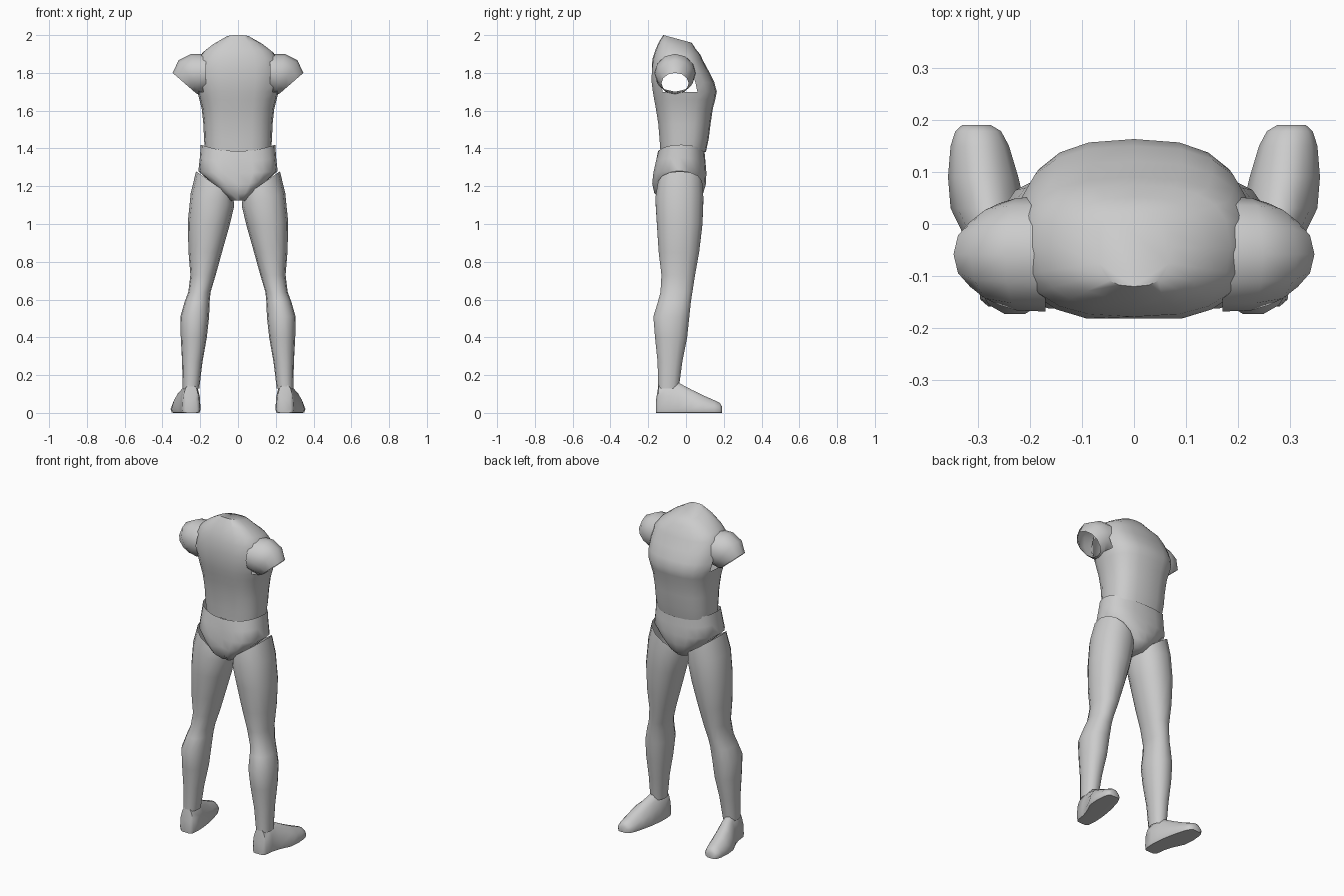
import bpy
import bmesh
import math
from mathutils import Vector

default_cube = bpy.data.objects.get("Cube")
if default_cube:
    bpy.data.objects.remove(default_cube, do_unlink=True)

# One plain grey for the whole figure
grey = bpy.data.materials.new("plain grey")
grey.use_nodes = True
colour = (0.6, 0.6, 0.6, 1)
grey.diffuse_color = colour
grey.node_tree.nodes["Principled BSDF"].inputs["Base Color"].default_value = colour


def superellipse(segments, power):
    """Unit outline, squarer as power grows."""
    points = []
    for i in range(segments):
        angle = math.tau * i / segments
        c, s = math.cos(angle), math.sin(angle)
        points.append((math.copysign(abs(c) ** (2 / power), c),
                       math.copysign(abs(s) ** (2 / power), s)))
    return points


def loft(name, rings, cap_start=False, cap_end=False, mirrored=False, remove=None, crease=50):
    """Skin a list of point rings into one smooth object."""
    bm = bmesh.new()
    loops = [[bm.verts.new(p) for p in ring] for ring in rings]
    count = len(loops[0])
    for low, high in zip(loops, loops[1:]):
        for i in range(count):
            j = (i + 1) % count
            bm.faces.new((low[i], low[j], high[j], high[i]))
    if cap_start:
        bm.faces.new(loops[0][::-1])
    if cap_end:
        bm.faces.new(loops[-1])
    bmesh.ops.recalc_face_normals(bm, faces=bm.faces)
    if remove:
        unwanted = [f for f in bm.faces if remove(f.calc_center_median())]
        bmesh.ops.delete(bm, geom=unwanted, context="FACES")
    mesh = bpy.data.meshes.new(name)
    bm.to_mesh(mesh)
    bm.free()
    mesh.materials.append(grey)
    obj = bpy.data.objects.new(name, mesh)
    bpy.context.collection.objects.link(obj)
    if mirrored:
        obj.modifiers.new("Mirror", "MIRROR").use_mirror_merge = False
    bpy.ops.object.select_all(action="DESELECT")
    obj.select_set(True)
    bpy.context.view_layer.objects.active = obj
    bpy.ops.object.shade_smooth_by_angle(angle=math.radians(crease))
    return obj


def body_ring(z, left, right, back, front, power=2.5, lean=0, tilt=0, bend=0,
              groove=0, segments=16):
    """Horizontal section: lean slopes it along x, tilt along y, bend lifts its sides."""
    cx, cy = (left + right) / 2, (back + front) / 2
    rx, ry = (right - left) / 2, (front - back) / 2
    ring = []
    for u, v in superellipse(segments, power):
        x, y = cx + u * rx, cy + v * ry
        if v < 0:
            y += groove * max(0, 1 - abs(u) * 2.5)
        ring.append((x, y, z + lean * u * rx + tilt * v * ry + bend * u * u))
    return ring


# Torso: height, half width, back, front, tilt, spine groove
torso_sections = [
    (1.38, .175, -.14, .105, 0, .005),
    (1.45, .18, -.145, .12, 0, .01),
    (1.53, .183, -.152, .13, 0, .012),
    (1.61, .192, -.165, .142, 0, .012),
    (1.66, .205, -.175, .155, 0, .01),
    (1.70, .215, -.182, .163, 0, .01),
    (1.75, .225, -.188, .15, 0, .008),
    (1.81, .225, -.187, .12, 0, .006),
    (1.87, .215, -.178, .09, -.03, 0),
    (1.91, .185, -.162, .075, -.1, 0),
    (1.945, .135, -.143, .052, -.2, 0),
    (1.98, .07, -.12, .03, -.27, 0),
]


def arm_hole(p):
    return abs(p.x) > .14 and 1.69 < p.z < 1.82 and -.14 < p.y < .04


loft("torso",
     [body_ring(z, -w, w, b, f, 2.6, tilt=t, groove=g, segments=20,
                bend=.012 if z < 1.4 else 0)
      for z, w, b, f, t, g in torso_sections],
     cap_end=True, remove=arm_hole)

# Pelvis: height, half width, back, front, side lift, seat groove
pelvis_sections = [
    (1.385, .197, -.148, .098, .035, 0),
    (1.33, .202, -.165, .103, .02, .01),
    (1.27, .21, -.18, .108, .01, .025),
    (1.21, .165, -.187, .105, .03, .035),
    (1.16, .105, -.175, .09, .02, .03),
    (1.125, .05, -.13, .055, 0, .01),
]
loft("pelvis",
     [body_ring(z, -w, w, b, f, 2.4, bend=k, groove=g, segments=20)
      for z, w, b, f, k, g in pelvis_sections], cap_end=True)

# Legs: height, inner side, outer side, back, front, sideways slope
leg_sections = [
    (1.21, .025, .222, -.15, .088, .7),
    (1.13, .02, .25, -.165, .095, .3),
    (1.0, .045, .266, -.157, .09, .08),
    (.85, .085, .262, -.147, .072, 0),
    (.73, .118, .252, -.132, .05, 0),
    (.64, .145, .263, -.137, .036, 0),
    (.59, .15, .282, -.15, .028, 0),
    (.51, .153, .305, -.175, .02, 0),
    (.4, .165, .303, -.166, .008, 0),
    (.27, .188, .296, -.152, -.018, 0),
    (.13, .205, .293, -.148, -.037, 0),
]
loft("legs",
     [body_ring(z, i, o, b, f, 2.2, lean=k, segments=14)
      for z, i, o, b, f, k in leg_sections], mirrored=True)


# Feet: position along y, inner side, outer side, height of the instep
foot_sections = [
    (-.158, .215, .28, .075),
    (-.145, .203, .295, .155),
    (-.09, .198, .302, .168),
    (-.04, .2, .318, .163),
    (.03, .208, .352, .125),
    (.09, .222, .357, .095),
    (.15, .24, .352, .068),
    (.178, .255, .343, .055),
    (.19, .275, .33, .035),
]


def foot_ring(y, inner, outer, top):
    middle = .02
    ring = []
    for u, v in superellipse(14, 2.2):
        z = middle + v * (top - middle) if v > 0 else middle * (1 - min(1, -2 * v))
        narrow = 1 - .25 * max(0, v) if y > -.05 else 1
        ring.append(((inner + outer) / 2 + u * narrow * (outer - inner) / 2, y, z))
    return ring


loft("feet", [foot_ring(*s) for s in foot_sections],
     cap_start=True, cap_end=True, mirrored=True)

# Upper arms: open sleeves as centre x, z, outward swing in degrees, half height, half depth
arm_sections = [
    (.17, 1.80, 0, .1, .11),
    (.225, 1.797, 12, .106, .108),
    (.258, 1.777, 32, .106, .098),
    (.283, 1.745, 49, .084, .072),
]


def arm_ring(x, z, swing, high, deep):
    angle = math.radians(swing)
    up = Vector((math.sin(angle), 0, math.cos(angle)))
    centre = Vector((x, -.058, z))
    return [centre + up * high * v + Vector((0, deep * u, 0))
            for u, v in superellipse(12, 2)]


loft("upper_arms", [arm_ring(*s) for s in arm_sections], mirrored=True)
